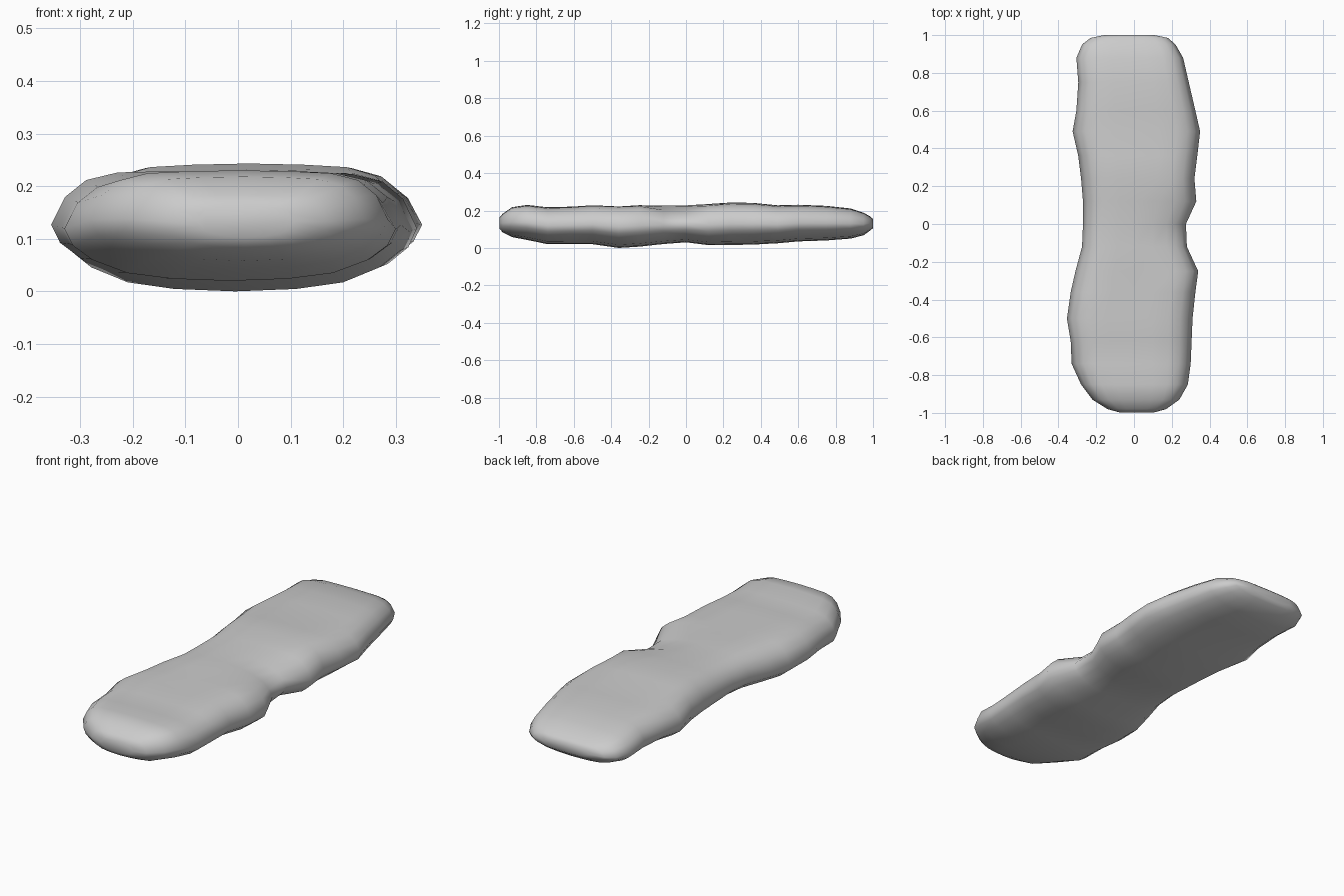
import bpy, bmesh, math
from math import exp

# Stations along the slab: y, left x, right x, bottom z, top z
STATIONS = [
    (-0.98, -0.14, 0.17, 0.09, 0.19), (-0.93, -0.22, 0.24, 0.065, 0.225),
    (-0.85, -0.28, 0.285, 0.05, 0.237), (-0.74, -0.33, 0.30, 0.027, 0.225),
    (-0.62, -0.335, 0.305, 0.028, 0.23), (-0.50, -0.355, 0.31, 0.027, 0.24),
    (-0.36, -0.335, 0.325, 0.007, 0.235), (-0.25, -0.31, 0.34, 0.014, 0.24),
    (-0.12, -0.275, 0.28, 0.028, 0.235), (0.0, -0.27, 0.275, 0.037, 0.235),
    (0.12, -0.27, 0.33, 0.022, 0.242), (0.24, -0.28, 0.32, 0.023, 0.25),
    (0.36, -0.295, 0.335, 0.025, 0.248), (0.49, -0.325, 0.35, 0.032, 0.235),
    (0.60, -0.305, 0.325, 0.042, 0.238), (0.75, -0.295, 0.29, 0.047, 0.232),
    (0.88, -0.305, 0.26, 0.057, 0.218), (0.95, -0.275, 0.22, 0.075, 0.195),
    (0.985, -0.23, 0.18, 0.10, 0.175),
]
# Right half of the cross-section, top centre to bottom centre
HALF = [(0, 1), (0.35, 0.98), (0.62, 0.94), (0.8, 0.8), (0.92, 0.5), (1, 0),
        (0.95, -0.32), (0.83, -0.6), (0.62, -0.85), (0.35, -0.96), (0, -1)]
SECTION = HALF + [(-u, v) for u, v in HALF[-2:0:-1]]


def dent(x, y, cx, cy, rx, ry, depth):
    return depth * exp(-((x - cx) / rx) ** 2 - ((y - cy) / ry) ** 2)


def ring(bm, y, left, right, low, high, scale=1.0):
    verts = []
    for u, v in SECTION:
        x = (left + right) / 2 + u * scale * (right - left) / 2
        z = (low + high) / 2 + v * scale * (high - low) / 2
        if v > 0.4 and scale == 1.0:
            z -= dent(x, y, 0.22, -0.06, 0.10, 0.12, 0.03)
            z -= dent(x, y, 0.0, -0.4, 0.15, 0.2, 0.008)
        verts.append(bm.verts.new((x, y, z)))
    return verts


# Irregular slab lofted through the stations, closed with small end rings
bm = bmesh.new()
first, last = STATIONS[0], STATIONS[-1]
rings = [ring(bm, -0.997, *first[1:], scale=0.6)]
rings += [ring(bm, *s) for s in STATIONS]
rings.append(ring(bm, 1.0, *last[1:], scale=0.65))
n = len(SECTION)
for a, b in zip(rings, rings[1:]):
    for i in range(n):
        j = (i + 1) % n
        bm.faces.new((a[i], a[j], b[j], b[i]))
bm.faces.new(rings[0])
bm.faces.new(rings[-1])
bmesh.ops.recalc_face_normals(bm, faces=bm.faces[:])

# Rest the slab on the ground
floor = min(v.co.z for v in bm.verts)
bmesh.ops.translate(bm, verts=bm.verts[:], vec=(0, 0, -floor))
mesh = bpy.data.meshes.new("stone_slab")
bm.to_mesh(mesh)
bm.free()
slab = bpy.data.objects.new("stone_slab", mesh)
bpy.context.collection.objects.link(slab)
for p in mesh.polygons:
    p.use_smooth = True
